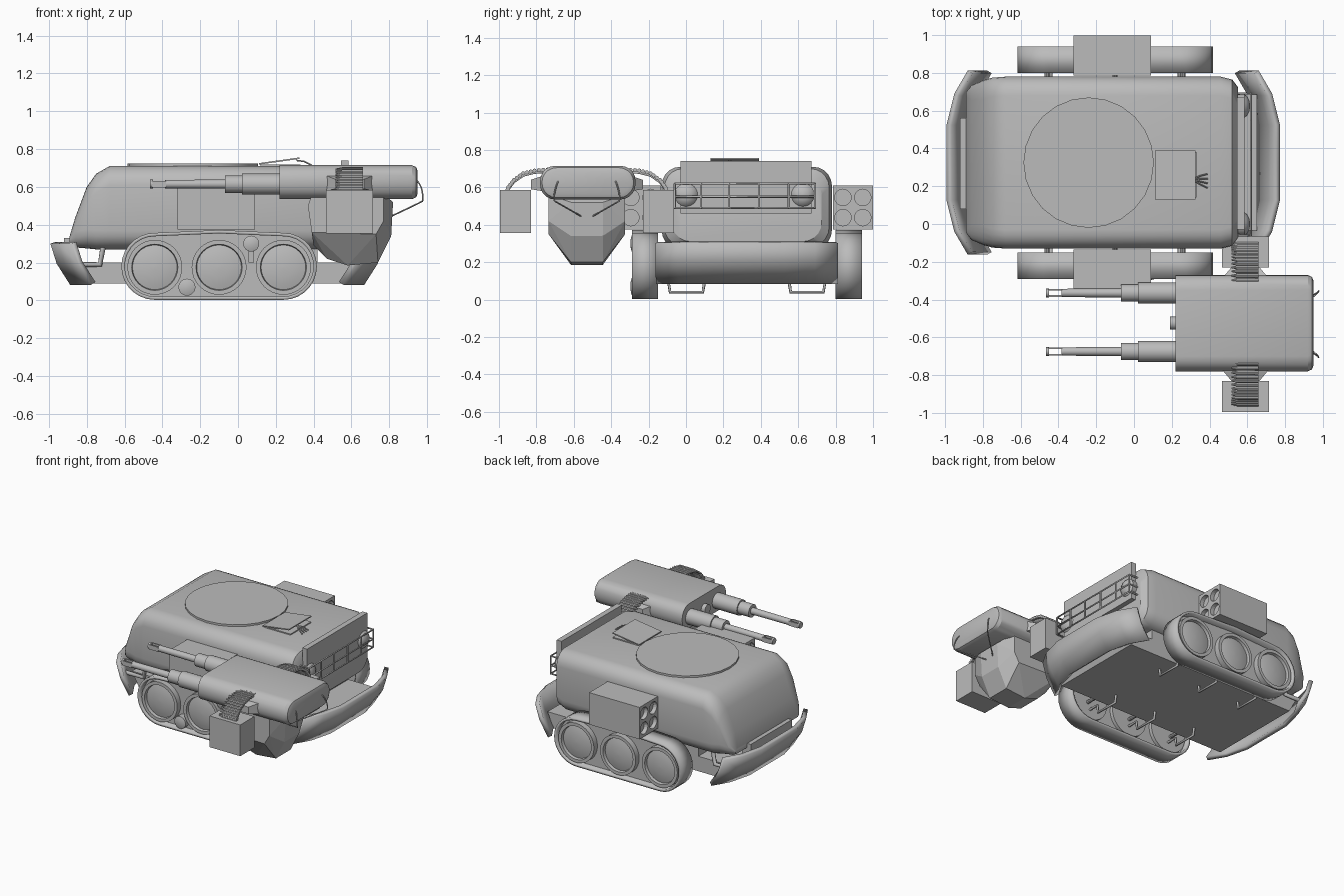
import bpy, bmesh, math
from math import sin, cos, pi
from mathutils import Vector

cube = bpy.data.objects.get("Cube")
if cube:
    bpy.data.objects.remove(cube)

grey = bpy.data.materials.new("plain_grey")
grey.use_nodes = True
GREY = (0.5, 0.5, 0.5, 1)
grey.diffuse_color = GREY
grey.node_tree.nodes["Principled BSDF"].inputs["Base Color"].default_value = GREY

CY = 0.325    # centre line of the vehicle
GY = -0.53    # centre line of the gun pod
smooth = []


def finish(name, bm, shade=True):
    bmesh.ops.recalc_face_normals(bm, faces=bm.faces)
    me = bpy.data.meshes.new(name)
    bm.to_mesh(me)
    bm.free()
    me.materials.append(grey)
    ob = bpy.data.objects.new(name, me)
    bpy.context.collection.objects.link(ob)
    if shade:
        smooth.append(ob)
    return ob


def add_rings(bm, rings, caps=True, closed=True):
    vs = [[bm.verts.new(p) for p in r] for r in rings]
    n = len(vs[0])
    for a, b in zip(vs, vs[1:]):
        for i in range(n if closed else n - 1):
            j = (i + 1) % n
            bm.faces.new((a[i], a[j], b[j], b[i]))
    if caps:
        bm.faces.new(vs[0])
        bm.faces.new(vs[-1])


def skin(name, rings, caps=True, closed=True, thick=0):
    bm = bmesh.new()
    add_rings(bm, rings, caps, closed)
    ob = finish(name, bm)
    if thick:
        mod = ob.modifiers.new("thickness", "SOLIDIFY")
        mod.thickness = thick
        mod.offset = 0
    return ob


def hull(name, pts):
    bm = bmesh.new()
    for p in pts:
        bm.verts.new(p)
    bmesh.ops.convex_hull(bm, input=bm.verts)
    return finish(name, bm, False)


def box(name, x, y, z):
    return hull(name, [(a, b, c) for a in x for b in y for c in z])


def circle(o, r, axis, n):
    o = Vector(o)
    if axis == "x":
        return [o + Vector((0, r * cos(2 * pi * i / n), r * sin(2 * pi * i / n))) for i in range(n)]
    return [o + Vector((r * cos(2 * pi * i / n), 0, r * sin(2 * pi * i / n))) for i in range(n)]


def lathe(name, o, axis, profile, n=24):
    # profile holds (distance along axis, radius)
    step = Vector((1, 0, 0)) if axis == "x" else Vector((0, 1, 0))
    return skin(name, [circle(Vector(o) + step * d, r, axis, n) for d, r in profile])


def rounded(x, cy, hw, z0, z1, r, n=6):
    r = min(r, (z1 - z0) / 2 - 0.002)
    pts = []
    for k, (sy, z) in enumerate(((1, z1 - r), (-1, z1 - r), (-1, z0 + r), (1, z0 + r))):
        for i in range(n):
            a = pi / 2 * (k + i / (n - 1))
            pts.append((x, cy + sy * (hw - r) + r * cos(a), z + r * sin(a)))
    return pts


def tube(name, pts, r, spline="POLY"):
    cu = bpy.data.curves.new(name, "CURVE")
    cu.dimensions = "3D"
    cu.bevel_depth = r
    cu.bevel_resolution = 2
    cu.use_fill_caps = True
    sp = cu.splines.new(spline)
    sp.points.add(len(pts) - 1)
    for p, c in zip(sp.points, pts):
        p.co = (*c, 1)
    if spline == "NURBS":
        sp.use_endpoint_u = True
        sp.order_u = 3
    ob = bpy.data.objects.new(name, cu)
    cu.materials.append(grey)
    bpy.context.collection.objects.link(ob)


# Main body shell, with sloped nose
skin("body", [rounded(x, CY, hw, z0, z1, 0.1) for x, hw, z0, z1 in (
    (-0.89, 0.37, 0.30, 0.34), (-0.86, 0.41, 0.28, 0.44), (-0.80, 0.435, 0.275, 0.60),
    (-0.75, 0.45, 0.27, 0.67), (-0.68, 0.455, 0.27, 0.71), (0.46, 0.455, 0.27, 0.71),
    (0.52, 0.44, 0.285, 0.70), (0.55, 0.40, 0.31, 0.66))])
box("nose_plate", (-0.92, -0.85), (0.08, 0.56), (0.24, 0.33))
hull("lower_hull", [(x, CY + s * w, z) for s in (-1, 1) for x, w, z in (
    (-0.78, 0.36, 0.09), (0.60, 0.36, 0.09), (-0.84, 0.36, 0.2), (0.65, 0.36, 0.2))])
box("hull_core", (-0.58, 0.42), (CY - 0.36, CY + 0.36), (0.19, 0.32))

# Roof disc, hatch and claw
lathe_disc = skin("roof_disc", [[(-0.24 + 0.345 * cos(a), CY + 0.345 * sin(a), z)
                  for a in (2 * pi * i / 24 for i in range(24))] for z in (0.70, 0.724)])
hull("hatch", [(x, y, z + d) for x, z in ((0.11, 0.718), (0.325, 0.748))
               for y in (0.13, 0.39) for d in (0, 0.008)])
box("hatch_base", (0.12, 0.33), (0.14, 0.38), (0.70, 0.718))
for i in range(4):
    tube("claw", [(0.31, 0.235, 0.74), (0.35, 0.21 + 0.015 * i, 0.735), (0.39, 0.19 + 0.025 * i, 0.715)], 0.004)

# Curved bumpers at both ends
half = ((0.88, 0.48), (0.95, 0.36), (0.99, 0.20))
path = [(x, y) for x, y in half] + [(x, -y) for x, y in reversed(half)]
for name, flip in (("front_bumper", 1), ("rear_bumper", -1)):
    rows = [[(-0.11 + flip * (0.11 - x + dx), CY + y, z) for x, y in path]
            for dx, z in ((0.012, 0.305), (0.045, 0.2), (0.115, 0.09))]
    skin(name, rows, caps=False, closed=False, thick=0.03)
for y in (CY - 0.38, CY + 0.38):
    tube("bumper_strut", [(-0.88, y, 0.19), (-0.73, y, 0.19), (-0.71, y, 0.3)], 0.015)

# Rear plate, rack and lamps
box("rear_plate", (0.545, 0.585), (-0.03, 0.67), (0.46, 0.74))
for z in (0.49, 0.55, 0.62):
    tube("rack_rail", [(0.55, -0.06, z), (0.62, -0.06, z), (0.62, 0.69, z), (0.55, 0.69, z)], 0.006)
for y in (-0.06, 0.08, 0.23, 0.39, 0.55, 0.69):
    tube("rack_post", [(0.62, y, 0.49), (0.62, y, 0.62)], 0.006)
for y in (0.0, 0.625):
    lathe("lamp", (0.55, y, 0.56), "x", [(0, 0.062), (0.035, 0.062), (0.05, 0.05), (0.06, 0.03), (0.065, 0.005)])

# Running gear on each side
WHEELS = (-0.44, -0.10, 0.24)


def track_outline(y, r):
    pts = [(-0.44 + r * cos(a), y, 0.18 + r * sin(a))
           for a in (pi / 2 + pi * i / 14 for i in range(15))]
    pts += [(0.24 + r * cos(a), y, 0.18 + r * sin(a))
            for a in (-pi / 2 + pi * i / 14 for i in range(15))]
    return pts + [(-0.10, y, 0.195 + r)]


for s in (-1, 1):
    yc = CY + s * 0.545
    skin("track", [track_outline(yc + d, 0.168) for d in (-0.07, 0.07)], caps=False, thick=0.018)
    skin("track_web", [track_outline(yc + d, 0.165) for d in (-0.025, 0.025)])
    for x in WHEELS:
        lathe("wheel", (x, yc, 0.175), "y", [(s * d, r) for d, r in (
            (-0.05, 0.11), (-0.05, 0.145), (0.066, 0.145), (0.066, 0.122), (0.045, 0.118),
            (0.052, 0.09), (0.058, 0.05), (0.06, 0.004))], 32)
        lathe("axle", (x + 0.02 * (x > 0) - 0.02 * (x < -0.2), CY + s * 0.3, 0.15), "y", [(0, 0.013), (s * 0.22, 0.013)], 10)
        tube("skid_bracket", [(x, CY + s * 0.225, 0.1), (x, CY + s * 0.235, 0.04),
                              (x, CY + s * 0.41, 0.04), (x, CY + s * 0.42, 0.1), (x, CY + s * 0.5, 0.1)], 0.009)

    # Launcher box with four recessed tubes at each end
    ym = CY + s * 0.567
    launcher = box("launcher", (-0.32, 0.09), (ym - 0.107, ym + 0.107), (0.375, 0.61))
    bm = bmesh.new()
    for x in (-0.32, 0.09):
        for dy in (-0.053, 0.053):
            for z in (0.438, 0.546):
                add_rings(bm, [circle((x + d, ym + dy, z), 0.044, "x", 20) for d in (-0.03, 0.03)])
    cutter = finish("launcher_cutter", bm, False)
    cutter.hide_render = True
    cutter.hide_viewport = True
    cut = launcher.modifiers.new("tubes", "BOOLEAN")
    cut.operation = "DIFFERENCE"
    cut.solver = "EXACT"
    cut.object = cutter

# Small tension rollers on the gun side
for x, z, r in ((0.07, 0.30, 0.042), (-0.27, 0.07, 0.045)):
    lathe("tension_roller", (x, -0.29, z), "y", [(0.08, r), (0, r), (-0.004, r * 0.75), (-0.008, 0.01)], 20)
box("roller_stub", (0.055, 0.085), (-0.28, -0.24), (0.2, 0.27))

# Gun housing and faceted pod beneath
skin("gun_housing", [rounded(x, GY + 0.005, hw, z0, z1, 0.08) for x, hw, z0, z1 in (
    (0.22, 0.255, 0.535, 0.715), (0.92, 0.255, 0.535, 0.715),
    (0.942, 0.245, 0.545, 0.705), (0.95, 0.225, 0.565, 0.685))])
narrow = ((0.40, 0.29), (0.47, 0.22), (0.58, 0.185), (0.74, 0.20), (0.81, 0.34), (0.82, 0.52))
wide = ((0.39, 0.56), (0.37, 0.50), (0.39, 0.36), (0.73, 0.35), (0.77, 0.42), (0.77, 0.56))
hull("gun_pod", [(x, GY + s * w, z) for w, prof in ((0.085, narrow), (0.205, wide))
                 for x, z in prof for s in (-1, 1)])
lathe("centre_stub", (0.19, -0.525, 0.615), "x", [(0, 0.034), (0.06, 0.034)])

# Stepped barrels with slotted muzzles
for y in (-0.365, -0.675):
    lathe("barrel", (0, y, 0.615), "x", [(0.25, 0.056), (0.02, 0.056), (0.02, 0.046), (-0.07, 0.046),
                                         (-0.07, 0.024), (-0.385, 0.022)])
    lathe("muzzle_cap", (0, y, 0.615), "x", [(-0.465, 0.023), (-0.45, 0.023)], 16)
    for d in (-0.017, 0.017):
        box("muzzle_bar", (-0.455, -0.38), (y + d - 0.005, y + d + 0.005), (0.598, 0.632))

# Ammunition boxes, feed chutes and belts
belt = [Vector(p) for p in ((0.21, 0.695), (0.28, 0.69), (0.34, 0.675), (0.39, 0.64), (0.42, 0.60), (0.43, 0.57))]
for s in (-1, 1):
    inner, outer = sorted((GY + s * 0.30, GY + s * 0.465))
    box("ammo_box", (0.465, 0.715), (inner, outer), (0.355, 0.585))
    hull("feed_funnel", [(0.59 + e * w, GY + s * d, z) for e in (-1, 1) for d, w, z in (
        (0.24, 0.125, 0.58), (0.24, 0.125, 0.66), (0.30, 0.075, 0.59), (0.30, 0.075, 0.64))])
    skin("belt_chute", [[(x, GY + s * p.x, p.y - 0.012) for p in belt] for x in (0.54, 0.64)],
         caps=False, closed=False, thick=0.012)
    for a, b in zip(belt, belt[1:]):
        for t in (0, 0.33, 0.67):
            p = a.lerp(b, t)
            lathe("cartridge", (0.515, GY + s * p.x, p.y), "x",
                  [(0, 0.004), (0.035, 0.011), (0.145, 0.011)], 8)
    tube("rear_cable", [(0.94, GY + s * 0.15, 0.64), (0.97, GY + s * 0.165, 0.61), (0.98, GY + s * 0.18, 0.53),
                        (0.97, GY + s * 0.16, 0.52), (0.81, GY + s * 0.03, 0.445)], 0.004, "NURBS")

# Smooth shading that keeps sharp edges
bpy.ops.object.select_all(action="DESELECT")
for ob in smooth:
    ob.select_set(True)
bpy.context.view_layer.objects.active = smooth[0]
bpy.ops.object.shade_smooth_by_angle(angle=math.radians(30))
